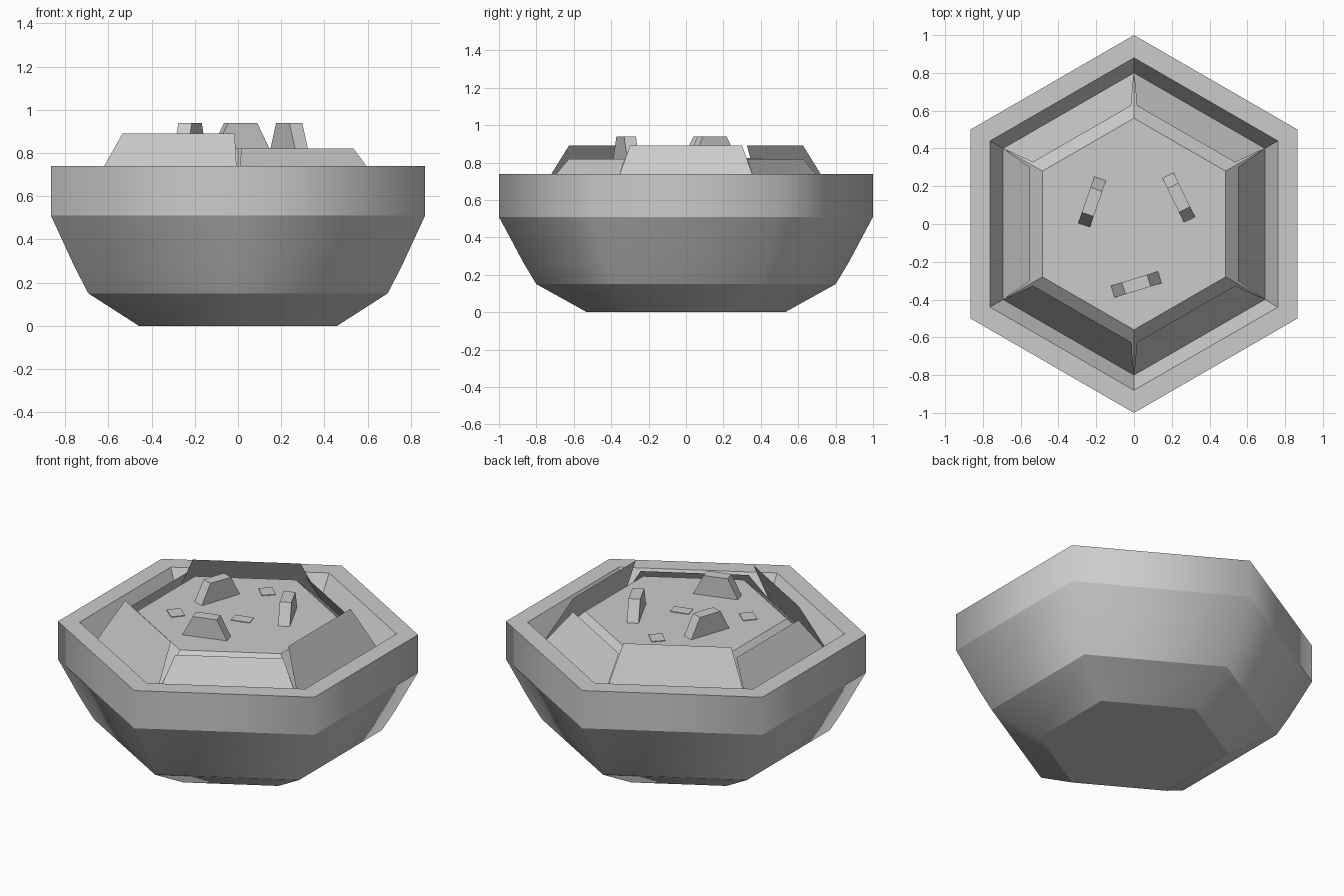
import bpy, bmesh, math
from mathutils import Matrix

if "Cube" in bpy.data.objects:
    bpy.data.objects.remove(bpy.data.objects["Cube"])


def finish(bm, name, recalc=True):
    if recalc:
        bmesh.ops.recalc_face_normals(bm, faces=bm.faces)
    me = bpy.data.meshes.new(name)
    bm.to_mesh(me)
    bm.free()
    ob = bpy.data.objects.new(name, me)
    bpy.context.collection.objects.link(ob)
    return ob


# Hexagonal bowl with rim groove and raised inner floor: (corner radius, height)
FLOOR = 0.82
GROOVE = (0.80, 0.61)
profile = [(0.53, 0), (0.80, 0.15), (0.872, 0.27), (1, 0.51), (1, 0.74),
           (0.88, 0.74), GROOVE, (0.56, FLOOR)]
SOFT_RING = 2      # this ring blends smoothly
bm = bmesh.new()
rings = []
for r, z in profile:
    rings.append([bm.verts.new((r * math.cos(math.radians(30 + 60 * k)),
                                r * math.sin(math.radians(30 + 60 * k)), z)) for k in range(6)])
for i in range(len(rings) - 1):
    a, b = rings[i], rings[i + 1]
    for k in range(6):
        n = (k + 1) % 6
        f = bm.faces.new((a[k], a[n], b[n], b[k]))
        f.smooth = i < 4
bm.faces.new(rings[0][::-1])
bm.faces.new(rings[-1])
for i, ring in enumerate(rings):
    if i != SOFT_RING:
        for k in range(6):
            bm.edges.get((ring[k], ring[(k + 1) % 6])).smooth = False
finish(bm, "bowl")

# Six thin leaning panels around the floor, alternating tall and short
for k in range(6):
    top = 0.89 if k % 2 == 0 else 0.82
    ap = GROOVE[0] * math.cos(math.pi / 6)
    bm = bmesh.new()
    vs = [bm.verts.new(c) for c in ((ap, -0.4, GROOVE[1]), (ap, 0.4, GROOVE[1]),
                                    (0.55, 0.30, top), (0.55, -0.30, top))]
    bm.faces.new(vs)
    bm.transform(Matrix.Rotation(math.radians(60 * k), 4, 'Z'))
    finish(bm, f"panel_{k + 1}", recalc=False)


def block(name, x, y, angle, length, top_length, width, z0, z1):
    """Box tapered along its length, smooth over the top and sharp at its sides."""
    bm = bmesh.new()
    bmesh.ops.create_cube(bm, size=1)
    for v in bm.verts:
        ln = top_length if v.co.z > 0 else length
        v.co = (v.co.x * ln, v.co.y * width, z1 if v.co.z > 0 else z0)
    for f in bm.faces:
        f.smooth = True
    for e in bm.edges:
        e.smooth = e.calc_face_angle() > math.radians(1) and e.calc_face_angle() < math.radians(70)
    bm.transform(Matrix.Translation((x, y, 0)) @ Matrix.Rotation(math.radians(angle), 4, 'Z'))
    return finish(bm, name)


# Three upright tapered prongs
for i, (x, y, a) in enumerate([(-0.222, 0.117, 71), (0.237, 0.14, -64), (0.012, -0.32, 17)]):
    block(f"prong_{i + 1}", x, y, a, 0.27, 0.14, 0.066, FLOOR - 0.01, 0.94)

# Three small flat plates on the floor
for i, (x, y, a, l, w) in enumerate([(-0.042, 0.34, -45, 0.095, 0.077),
                                     (0.053, -0.032, 15, 0.11, 0.07),
                                     (-0.295, -0.178, -40, 0.098, 0.08)]):
    block(f"plate_{i + 1}", x, y, a, l, l, w, FLOOR - 0.01, FLOOR + 0.004)
